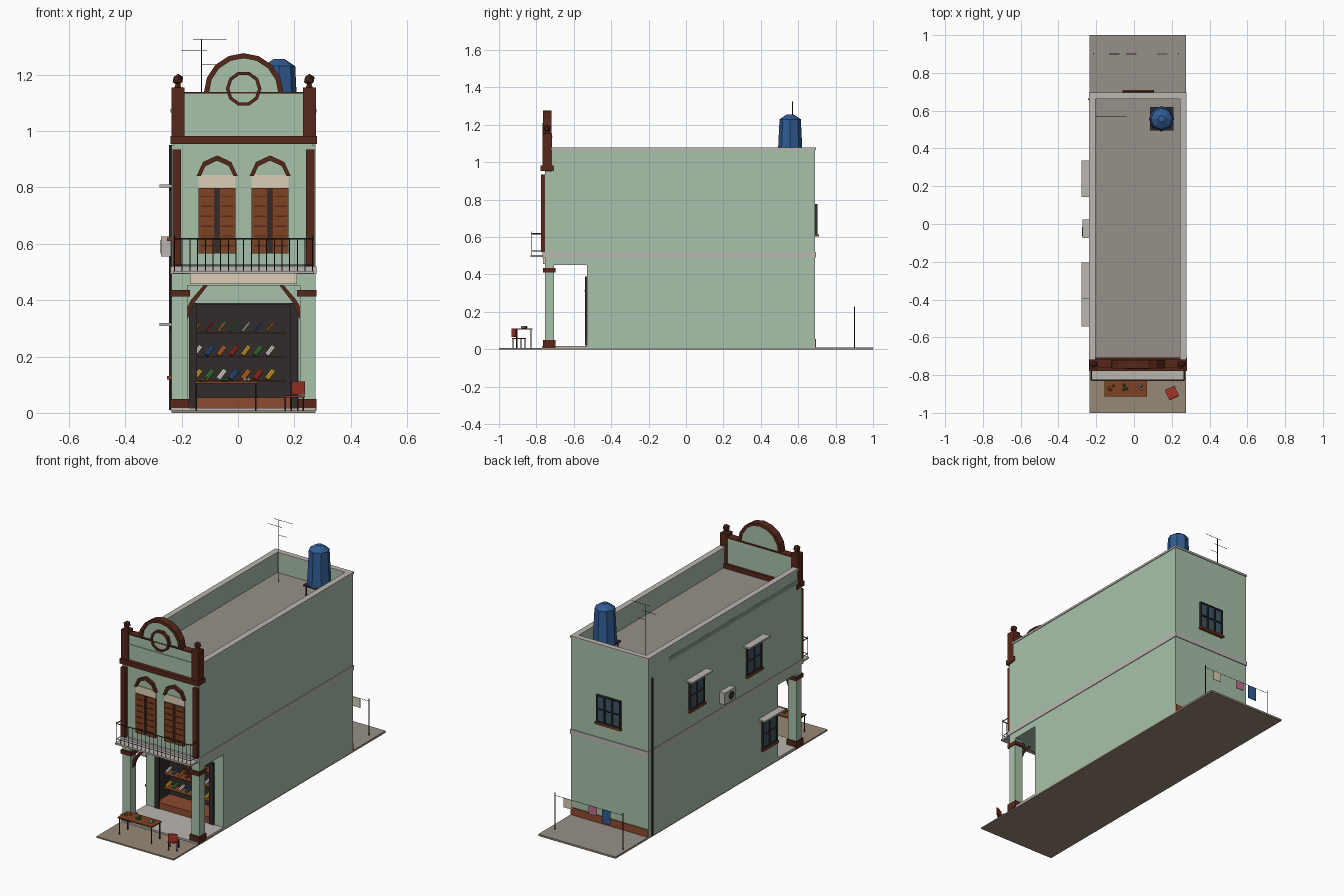
import bpy, bmesh, math, random
from mathutils import Vector, Matrix
random.seed(4)
CX = 0.02            # centre line of the house
X0, X1 = -0.235, 0.275

def mat(name, r, g, b):
    m = bpy.data.materials.new(name)
    m.diffuse_color = [(c / 255) ** 2.2 for c in (r, g, b)] + [1]
    return m
GREEN, TRIM = mat("green_plaster", 166, 192, 168), mat("dark_trim", 88, 44, 32)
WOOD, GREY = mat("wood", 125, 68, 40), mat("concrete", 186, 182, 176)
DECK, DARK = mat("deck", 150, 143, 136), mat("dark", 52, 48, 48)
BLUE, CREAM = mat("blue", 52, 92, 145), mat("cream", 218, 205, 182)
RED, GLASS = mat("red", 165, 55, 45), mat("glass", 65, 85, 100)
BRICK, SOIL = mat("brick", 140, 75, 50), mat("paving", 150, 135, 118)
PINK, STAIN = mat("pink", 185, 115, 140), mat("stain", 130, 152, 135)
GOODS = [mat("good_%d" % i, *c) for i, c in enumerate(
    [(215, 165, 40), (60, 125, 60), (225, 222, 215), (50, 80, 140), (200, 110, 45), (165, 45, 40)])]

def finish(name, bm, m):
    bmesh.ops.recalc_face_normals(bm, faces=bm.faces)
    me = bpy.data.meshes.new(name)
    bm.to_mesh(me); bm.free()
    me.materials.append(m)
    ob = bpy.data.objects.new(name, me)
    bpy.context.collection.objects.link(ob)
    return ob

def box(name, x0, x1, y0, y1, z0, z1, m):
    bm = bmesh.new()
    bmesh.ops.create_cube(bm, size=1, matrix=Matrix.Translation(((x0+x1)/2, (y0+y1)/2, (z0+z1)/2))
                          @ Matrix.Diagonal((x1-x0, y1-y0, z1-z0, 1)))
    return finish(name, bm, m)

def rod(name, p, q, r, m, r2=None, sides=6):
    p, q = Vector(p), Vector(q)
    d = q - p
    bm = bmesh.new()
    bmesh.ops.create_cone(bm, cap_ends=True, segments=sides, radius1=r, radius2=r if r2 is None else r2, depth=d.length,
        matrix=Matrix.Translation((p+q)/2) @ d.to_track_quat('Z', 'Y').to_matrix().to_4x4())
    return finish(name, bm, m)

def ball(name, c, r, m):
    bm = bmesh.new()
    bmesh.ops.create_icosphere(bm, subdivisions=1, radius=r, matrix=Matrix.Translation(c))
    return finish(name, bm, m)

def prism(name, pts, y0, y1, m):
    # x-z outline extruded along y
    bm = bmesh.new()
    f = bm.faces.new([bm.verts.new((x, y0, z)) for x, z in pts])
    g = bmesh.ops.extrude_face_region(bm, geom=[f])
    bmesh.ops.translate(bm, vec=(0, y1-y0, 0), verts=[v for v in g['geom'] if isinstance(v, bmesh.types.BMVert)])
    return finish(name, bm, m)

def arc(cx, cz, r, a0=0, a1=180, n=8):
    return [(cx + r*math.cos(math.radians(a0+(a1-a0)*i/n)), cz + r*math.sin(math.radians(a0+(a1-a0)*i/n)))
            for i in range(n+1)]

def mirrored(fn):
    for s, side in ((-1, "left"), (1, "right")):
        fn(s, side)

def span(s, a, b):   # mirrored x range measured from the house centre
    return sorted((CX + s*a, CX + s*b))

# Ground and floors
box("ground", X0, X1, -1, 1, 0, 0.008, SOIL)
box("rear_yard", X0, X1, 0.69, 1, 0.008, 0.011, DECK)
box("arcade_floor", X0, X1, -0.77, -0.53, 0.008, 0.018, GREY)

# Ground storey with shop recess
box("ground_storey", X0, X1, -0.40, 0.69, 0.008, 0.5, GREEN)
box("shop_jamb_left", X0, -0.17, -0.53, -0.4, 0.008, 0.46, GREEN)
box("shop_jamb_right", 0.215, X1, -0.53, -0.4, 0.008, 0.46, GREEN)
box("shop_lintel", -0.17, 0.215, -0.53, -0.4, 0.39, 0.46, GREEN)
box("shop_back", -0.17, 0.215, -0.41, -0.398, 0.018, 0.39, DARK)
box("shop_ceiling", -0.17, 0.215, -0.527, -0.41, 0.384, 0.391, DARK)
box("shop_side_left", -0.171, -0.165, -0.527, -0.41, 0.018, 0.39, DARK)
box("shop_side_right", 0.21, 0.216, -0.527, -0.41, 0.018, 0.39, DARK)
box("shop_plinth", -0.17, 0.215, -0.532, -0.41, 0.016, 0.055, BRICK)
mirrored(lambda s, n: box("folding_door_" + n, *span(s, 0.165, 0.193), -0.54, -0.528, 0.02, 0.39, DARK))
for i, z in enumerate((0.115, 0.2, 0.285)):
    box("shelf_%d" % i, -0.165, 0.17, -0.47, -0.41, z-0.004, z, WOOD)
    for j in range(7):
        x = -0.145 + j*0.043
        rod("goods_%d_%d" % (i, j), (x-0.011, -0.45, z+0.005), (x+0.013, -0.44, z+0.036),
            (0.009, 0.008, 0.004)[i], GOODS[(j+2*i) % 6])

# Upper storey, roof deck and parapets
box("upper_storey", X0, X1, -0.755, 0.69, 0.452, 0.95, GREEN)
box("roof_deck", X0+0.02, X1-0.02, -0.72, 0.67, 0.95, 0.955, DECK)
mirrored(lambda s, n: box("parapet_" + n, *span(s, 0.227, 0.255), -0.72, 0.69, 0.95, 1.068, GREEN))
box("parapet_rear", X0, X1, 0.667, 0.69, 0.95, 1.068, GREEN)
mirrored(lambda s, n: box("coping_" + n, *span(s, 0.224, 0.259), -0.72, 0.694, 1.066, 1.078, GREY))
box("coping_rear", X0-0.004, X1+0.004, 0.663, 0.695, 1.066, 1.078, GREY)
box("floor_band", X0-0.004, X1+0.004, -0.768, 0.695, 0.492, 0.52, GREY)
box("side_stain", X0-0.001, X0+0.01, -0.72, 0.5, 0.985, 1.01, STAIN)
box("rear_plinth", X0, X1, 0.685, 0.695, 0.01, 0.055, BRICK)

# Arcade columns, brackets and sign board
def column(s, n):
    box("column_" + n, *span(s, 0.2, 0.255), -0.755, -0.705, 0.008, 0.47, GREEN)
    box("column_base_" + n, *span(s, 0.194, 0.259), -0.765, -0.697, 0.008, 0.05, TRIM)
    box("column_capital_" + n, *span(s, 0.19, 0.259), -0.765, -0.697, 0.412, 0.436, TRIM)
    out = [(0.2, 0.33), (0.175, 0.39), (0.125, 0.455), (0.14, 0.455), (0.187, 0.4), (0.2, 0.375)]
    prism("bracket_" + n, [(CX+s*x, z) for x, z in out], -0.74, -0.72, TRIM)
mirrored(column)
box("sign_board", -0.17, 0.21, -0.765, -0.75, 0.457, 0.492, CREAM)

# Facade pilasters, cornice and front parapet
def pier(s, n):
    box("pilaster_" + n, *span(s, 0.222, 0.252), -0.775, -0.75, 0.52, 0.935, TRIM)
    box("parapet_pier_" + n, *span(s, 0.21, 0.256), -0.768, -0.717, 0.955, 1.155, TRIM)
    rod("finial_neck_" + n, (CX+s*0.233, -0.742, 1.15), (CX+s*0.233, -0.742, 1.17), 0.016, TRIM, 0.008)
    ball("finial_" + n, (CX+s*0.233, -0.742, 1.182), 0.021, TRIM)
mirrored(pier)
box("cornice", X0-0.004, X1+0.005, -0.777, -0.706, 0.954, 0.982, TRIM)
box("front_parapet", X0+0.01, X1-0.01, -0.755, -0.72, 0.95, 1.134, GREEN)
box("parapet_moulding", -0.19, 0.23, -0.76, -0.75, 1.068, 1.076, GREEN)
box("parapet_cap", -0.19, 0.23, -0.762, -0.715, 1.133, 1.139, TRIM)
prism("gable_arch", arc(CX, 1.135, 0.132), -0.75, -0.725, GREEN)
prism("gable_trim", arc(CX, 1.135, 0.141) + arc(CX, 1.135, 0.123)[::-1], -0.765, -0.72, TRIM)
for a in (0, 180):
    prism("medallion_ring", arc(CX, 1.15, 0.063, a, a+180, 5) + arc(CX, 1.15, 0.051, a, a+180, 5)[::-1],
          -0.768, -0.745, TRIM)
prism("medallion_disc", arc(CX, 1.15, 0.055, 0, 324, 9), -0.76, -0.75, GREEN)

# Arched shutter windows
def shutter_window(s, n):
    c = CX + s*0.094
    prism("window_arch_" + n, [(c-0.073, 0.84), (c-0.05, 0.89), (c, 0.913), (c+0.05, 0.89), (c+0.073, 0.84),
          (c+0.058, 0.84), (c+0.042, 0.875), (c, 0.895), (c-0.042, 0.875), (c-0.058, 0.84)], -0.772, -0.75, TRIM)
    box("fanlight_" + n, c-0.066, c+0.066, -0.76, -0.75, 0.798, 0.843, CREAM)
    box("window_dark_" + n, c-0.066, c+0.066, -0.758, -0.75, 0.565, 0.8, DARK)
    for t in (-1, 1):
        a, b = sorted((c+t*0.007, c+t*0.066))
        box("shutter_" + n, a, b, -0.768, -0.756, 0.565, 0.798, WOOD)
        for k in range(6):
            box("shutter_slat_" + n, a+0.008, b-0.008, -0.771, -0.766, 0.59+k*0.035, 0.595+k*0.035, TRIM)
mirrored(shutter_window)

# Balcony
box("balcony_slab", X0+0.005, X1-0.005, -0.832, -0.76, 0.494, 0.504, GREY)
for z, r in ((0.618, 0.003), (0.525, 0.002)):
    rod("balcony_rail", (X0+0.01, -0.825, z), (X1-0.01, -0.825, z), r, DARK)
    for x in (X0+0.01, X1-0.01):
        rod("balcony_side_rail", (x, -0.825, z), (x, -0.76, z), r, DARK)
for i in range(19):
    x = X0 + 0.01 + i*0.49/18
    rod("baluster", (x, -0.825, 0.5), (x, -0.825, 0.63 if i % 18 == 0 else 0.618), 0.0018, DARK, sides=4)

# Left side windows, built along the wall, and the rear window
def side_window(y, z):
    x = X0
    box("side_window_glass", x-0.006, x+0.01, y-0.065, y+0.065, z, z+0.165, GLASS)
    for k in (-1, 0, 1):
        box("side_window_frame", x-0.01, x, y+k*0.065-0.005, y+k*0.065+0.005, z, z+0.165, DARK)
    for k in (0, 0.08, 0.16):
        box("side_window_bar", x-0.01, x, y-0.065, y+0.065, z+k, z+k+0.007, DARK)
    box("side_window_sill", x-0.016, x, y-0.075, y+0.075, z-0.012, z, WOOD)
    box("side_window_awning", x-0.044, x+0.005, y-0.097, y+0.097, z+0.178, z+0.188, GREY)
for y, z in ((0.24, 0.622), (-0.3, 0.622), (-0.445, 0.13)):
    side_window(y, z)
box("rear_window_glass", -0.055, 0.1, 0.685, 0.697, 0.615, 0.775, GLASS)
for k in range(4):
    box("rear_window_frame", -0.058+k*0.051, -0.05+k*0.051, 0.69, 0.704, 0.615, 0.775, DARK)
for z in (0.615, 0.69, 0.77):
    box("rear_window_bar", -0.055, 0.1, 0.69, 0.704, z, z+0.006, DARK)
box("rear_window_sill", -0.062, 0.107, 0.685, 0.71, 0.603, 0.615, WOOD)

# Air conditioner and drainpipe
box("air_conditioner", -0.273, -0.238, -0.075, 0.025, 0.555, 0.625, GREY)
rod("air_conditioner_fan", (-0.275, -0.04, 0.59), (-0.27, -0.04, 0.59), 0.024, DARK, sides=10)
rod("drainpipe", (X0-0.005, 0.66, 0.01), (X0-0.005, 0.66, 0.95), 0.005, DARK)

# Roof water tank on its stand, and aerial
TX, TY = 0.146, 0.557
for a in (-1, 1):
    for b in (-1, 1):
        rod("tank_leg", (TX+a*0.05, TY+b*0.05, 0.953), (TX+a*0.05, TY+b*0.05, 1.02), 0.004, DARK)
box("tank_platform", TX-0.062, TX+0.062, TY-0.062, TY+0.062, 1.015, 1.025, DARK)
rod("tank_body", (TX, TY, 1.025), (TX, TY, 1.23), 0.067, BLUE, 0.057, 8)
rod("tank_lid", (TX, TY, 1.23), (TX, TY, 1.256), 0.057, BLUE, 0.018, 8)
rod("aerial_mast", (-0.13, 0.57, 0.955), (-0.13, 0.57, 1.325), 0.002, DARK, sides=4)
for x0, x1, z in ((-0.16, -0.04, 1.325), (-0.2, -0.11, 1.285), (-0.13, -0.08, 1.235)):
    rod("aerial_bar", (x0, 0.57, z), (x1, 0.57, z), 0.0013, DARK, sides=4)

# Market table and chair
box("table_top", -0.155, 0.07, -0.913, -0.82, 0.105, 0.112, WOOD)
for x in (-0.148, 0.063):
    for y in (-0.905, -0.828):
        rod("table_leg", (x, y, 0.008), (x, y, 0.106), 0.003, DARK)
for i, x in enumerate((-0.12, -0.045, 0.03)):
    for k in range(4):
        ball("produce", (x+random.uniform(-.014, .014), -0.865+random.uniform(-.014, .014), 0.118), 0.008,
             GOODS[(4, 1, 2)[i] if k else 1])
chair = [box("chair_seat", -0.028, 0.028, -0.028, 0.028, 0.055, 0.061, RED),
         box("chair_back", -0.026, 0.026, -0.032, -0.026, 0.065, 0.112, RED)]
chair += [rod("chair_leg", (a*0.024, b*0.024, 0.008), (a*0.024, b*0.024, 0.057), 0.003, DARK)
          for a in (-1, 1) for b in (-1, 1)]
for ob in chair:
    ob.matrix_world = Matrix.Translation((0.2, -0.893, 0)) @ Matrix.Rotation(math.radians(25), 4, 'Z')

# Washing line in the rear yard
for x in (-0.215, 0.235):
    rod("line_pole", (x, 0.9, 0.008), (x, 0.9, 0.23), 0.0025, DARK)
rod("washing_line", (-0.215, 0.9, 0.215), (0.235, 0.9, 0.215), 0.0012, DARK, sides=4)
for x, z, m in ((0.15, 0.16, CREAM), (-0.015, 0.165, PINK), (-0.105, 0.135, BLUE)):
    box("cloth", x-0.027, x+0.027, 0.8985, 0.9015, z, 0.216, m)
